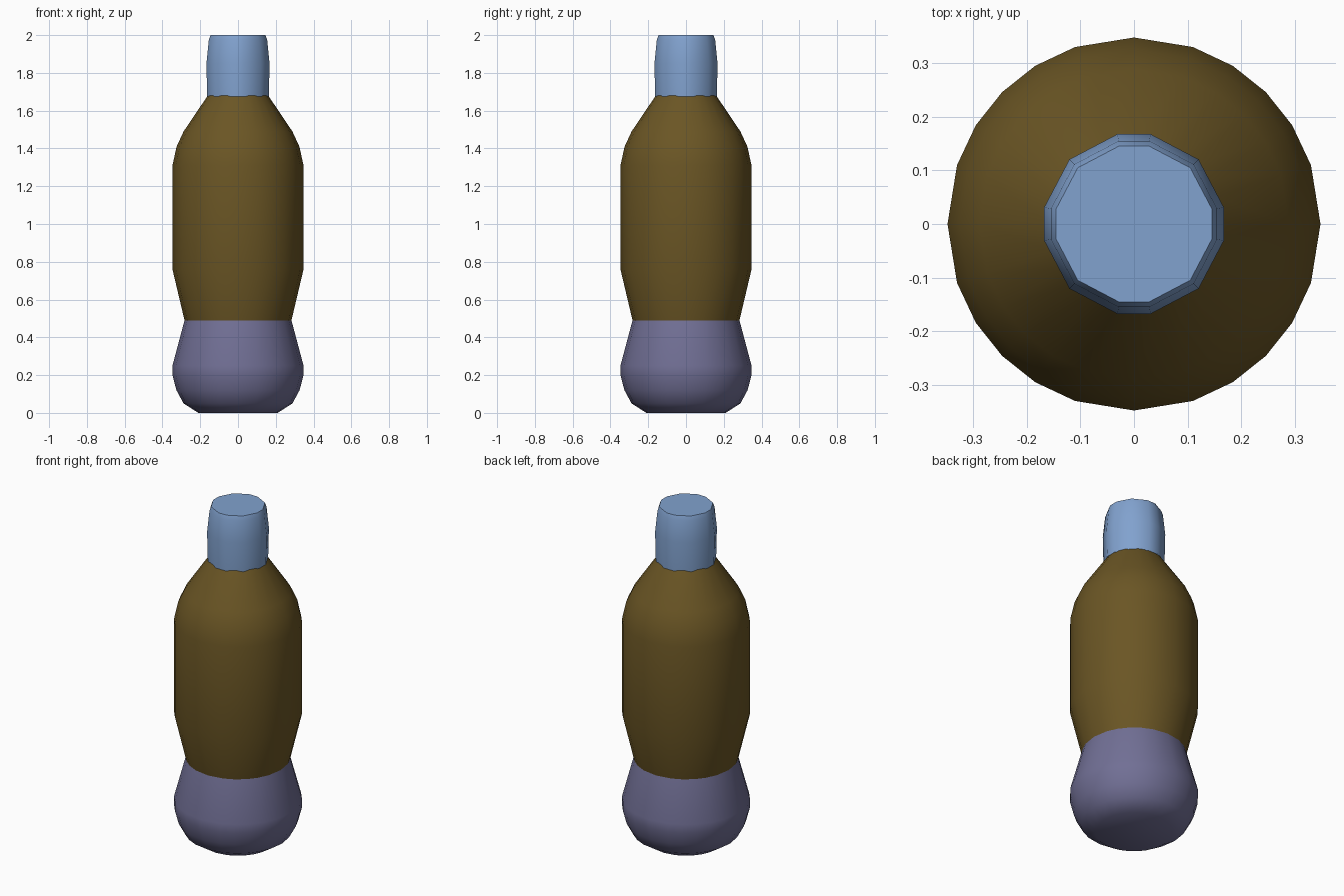
import bpy, bmesh
from math import radians, cos, sin

cube = bpy.data.objects.get("Cube")
if cube:
    bpy.data.objects.remove(cube, do_unlink=True)


def make_material(name, color):
    mat = bpy.data.materials.new(name)
    mat.use_nodes = True
    mat.diffuse_color = (*color, 1)
    mat.node_tree.nodes["Principled BSDF"].inputs["Base Color"].default_value = (*color, 1)
    return mat


def lathe(name, profile, quadrant, mat, cap_bottom=False, cap_top=False):
    """Spin (radius, height) points around z, repeating the angles of one quadrant."""
    angles = [radians(a + 90 * q) for q in range(4) for a in quadrant]
    bm = bmesh.new()
    rings = [[bm.verts.new((r * cos(a), r * sin(a), z)) for a in angles] for r, z in profile]
    n = len(angles)
    for low, high in zip(rings, rings[1:]):
        for i in range(n):
            j = (i + 1) % n
            bm.faces.new((low[i], low[j], high[j], high[i]))
    if cap_bottom:
        bm.faces.new(rings[0][::-1])
    if cap_top:
        bm.faces.new(rings[-1])
    mesh = bpy.data.meshes.new(name)
    bm.to_mesh(mesh)
    bm.free()
    mesh.materials.append(mat)
    obj = bpy.data.objects.new(name, mesh)
    bpy.context.collection.objects.link(obj)
    bpy.ops.object.select_all(action="DESELECT")
    obj.select_set(True)
    bpy.context.view_layer.objects.active = obj
    bpy.ops.object.shade_smooth_by_angle(angle=radians(40))
    return obj


brown = make_material("brown", (0.145, 0.092, 0.018))
violet = make_material("grey_violet", (0.165, 0.16, 0.30))
blue = make_material("light_blue", (0.22, 0.36, 0.62))

# Slightly uneven facets around each quarter turn
wide_facets = (0, 18.4, 32, 45, 58, 71.6)
cap_facets = (10.5, 45, 79.5)

# Rounded foot of the bottle
lathe("base", [(0.21, 0), (0.288, 0.05), (0.326, 0.12), (0.347, 0.2),
               (0.347, 0.25), (0.283, 0.49)], wide_facets, violet, cap_bottom=True)

# Waist, straight side and shoulder
lathe("body", [(0.283, 0.49), (0.347, 0.76), (0.347, 1.31), (0.325, 1.41),
               (0.288, 1.49), (0.16, 1.68)], wide_facets, brown)

# Tapered cap with a softened rim
lathe("cap", [(0.166, 1.675), (0.17, 1.85), (0.157, 1.975), (0.148, 2)],
      cap_facets, blue, cap_top=True)
